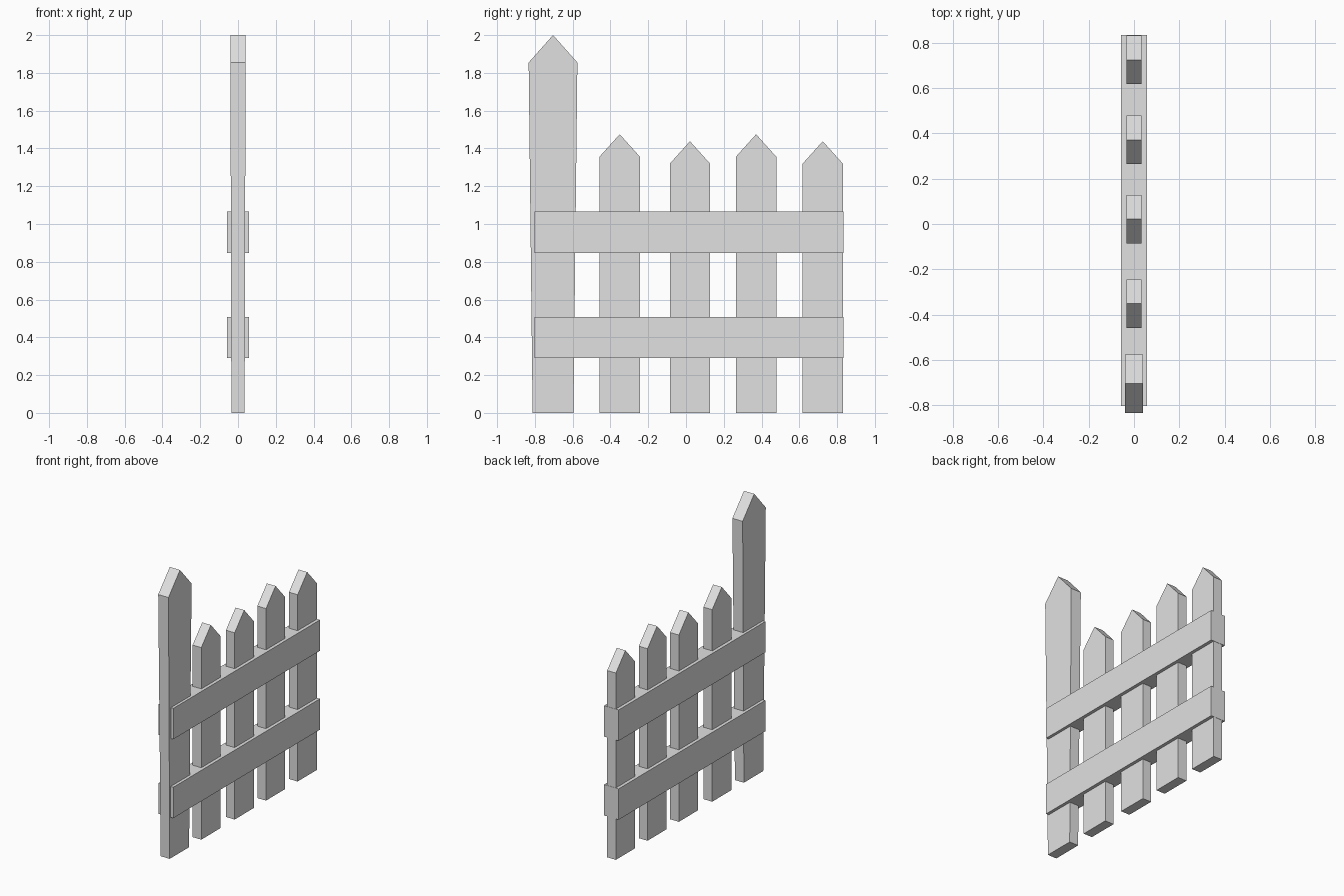
import bpy, bmesh

if "Cube" in bpy.data.objects:
    bpy.data.objects.remove(bpy.data.objects["Cube"])

grey = bpy.data.materials.new("plain_grey")
grey.diffuse_color = (0.75, 0.75, 0.75, 1.0)
grey.use_nodes = True
grey.node_tree.nodes["Principled BSDF"].inputs["Base Color"].default_value = grey.diffuse_color


def add_object(name, bm):
    bmesh.ops.recalc_face_normals(bm, faces=bm.faces)
    mesh = bpy.data.meshes.new(name)
    bm.to_mesh(mesh)
    bm.free()
    mesh.materials.append(grey)
    obj = bpy.data.objects.new(name, mesh)
    bpy.context.collection.objects.link(obj)
    return obj


def board(name, y, half_bottom, half_top, x_bottom, x_top, shoulder, peak):
    """Pointed upright board: pentagon profile in YZ, joined front to back."""
    profile = [(-half_bottom, 0, x_bottom), (half_bottom, 0, x_bottom),
               (half_top, shoulder, x_top), (0, peak, x_top),
               (-half_top, shoulder, x_top)]
    bm = bmesh.new()
    left = [bm.verts.new((-t, y + dy, z)) for dy, z, t in profile]
    right = [bm.verts.new((t, y + dy, z)) for dy, z, t in profile]
    bm.faces.new(left)
    bm.faces.new(right[::-1])
    for i in range(5):
        j = (i + 1) % 5
        bm.faces.new((left[i], right[i], right[j], left[j]))
    return add_object(name, bm)


def rail(name, z0, z1):
    """Horizontal board running through all the pickets."""
    y0, y1, half_x = -0.803, 0.833, 0.057
    bm = bmesh.new()
    bmesh.ops.create_cube(bm, size=1)
    for v in bm.verts:
        v.co.x *= 2 * half_x
        v.co.y = y0 if v.co.y < 0 else y1
        v.co.z = z0 if v.co.z < 0 else z1
    return add_object(name, bm)


# Tall end post, slightly wider towards the top
board("tall_post", -0.704, 0.108, 0.129, 0.035, 0.04, 1.855, 2.0)

# Short pickets, alternating in height
for i, (y, peak) in enumerate([(-0.351, 1.475), (0.021, 1.438),
                               (0.371, 1.475), (0.724, 1.438)]):
    board(f"picket_{i + 1}", y, 0.107, 0.107, 0.034, 0.034, peak - 0.119, peak)

# Two rails
rail("lower_rail", 0.29, 0.508)
rail("upper_rail", 0.847, 1.065)
